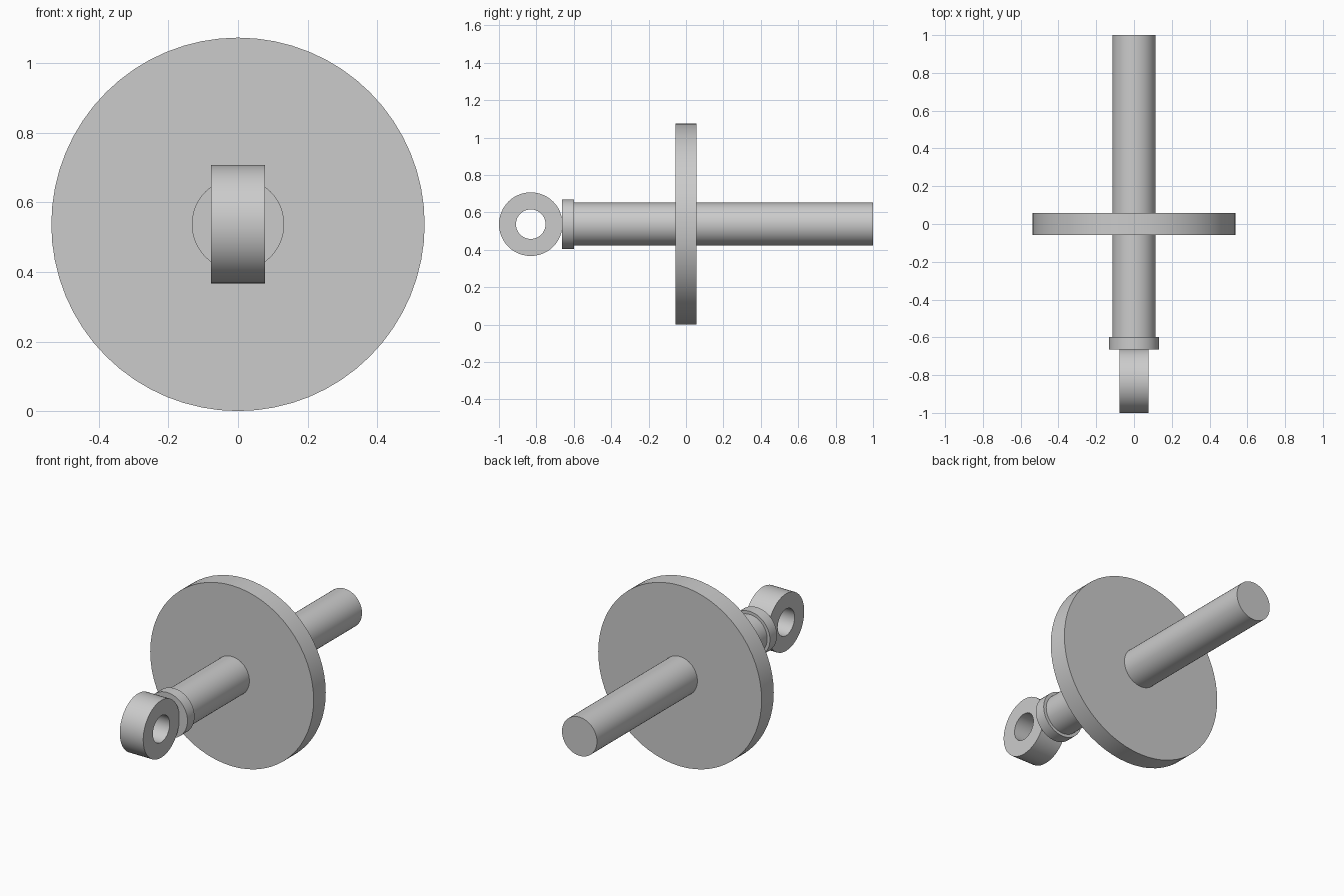
import bpy
import math

cube = bpy.data.objects.get("Cube")
if cube:
    bpy.data.objects.remove(cube, do_unlink=True)

AXIS_Z = 0.537

grey = bpy.data.materials.new("plain_grey")
grey.use_nodes = True
colour = (0.6, 0.6, 0.6, 1)
grey.diffuse_color = colour
grey.node_tree.nodes["Principled BSDF"].inputs["Base Color"].default_value = colour


def finish(obj, name):
    """Name, colour and smooth a round part."""
    obj.name = name
    obj.data.materials.clear()
    obj.data.materials.append(grey)
    bpy.ops.object.select_all(action="DESELECT")
    obj.select_set(True)
    bpy.context.view_layer.objects.active = obj
    bpy.ops.object.shade_smooth_by_angle(angle=math.radians(35))


def rod(name, radius, start, end, sides):
    """Solid cylinder along y on the main axis."""
    bpy.ops.mesh.primitive_cylinder_add(
        vertices=sides, radius=radius, depth=end - start,
        location=(0, (start + end) / 2, AXIS_Z), rotation=(math.pi / 2, 0, 0))
    finish(bpy.context.object, name)


def ring(name, outer, inner, half_width, y, sides):
    """Flat-sided ring whose hole runs along x."""
    profile = [(-half_width, outer), (half_width, outer),
               (half_width, inner), (-half_width, inner)]
    verts, faces = [], []
    n = len(profile)
    for i in range(sides):
        a = math.tau * i / sides
        verts += [(x, r * math.cos(a), r * math.sin(a)) for x, r in profile]
        j = (i + 1) % sides
        for k in range(n):
            m = (k + 1) % n
            faces.append((i * n + k, i * n + m, j * n + m, j * n + k))
    mesh = bpy.data.meshes.new(name)
    mesh.from_pydata(verts, [], faces)
    # The winding above must face outward
    if mesh.polygons[0].normal.y < 0:
        mesh.flip_normals()
    obj = bpy.data.objects.new(name, mesh)
    obj.location = (0, y, AXIS_Z)
    bpy.context.collection.objects.link(obj)
    finish(obj, name)


# Long shaft, round plate, collar and the eye at the front end
rod("shaft", 0.115, -0.63, 1.0, 48)
rod("round_plate", 0.537, -0.057, 0.057, 64)
rod("collar", 0.133, -0.664, -0.598, 48)
ring("eye_ring", 0.17, 0.079, 0.077, -0.83, 48)
